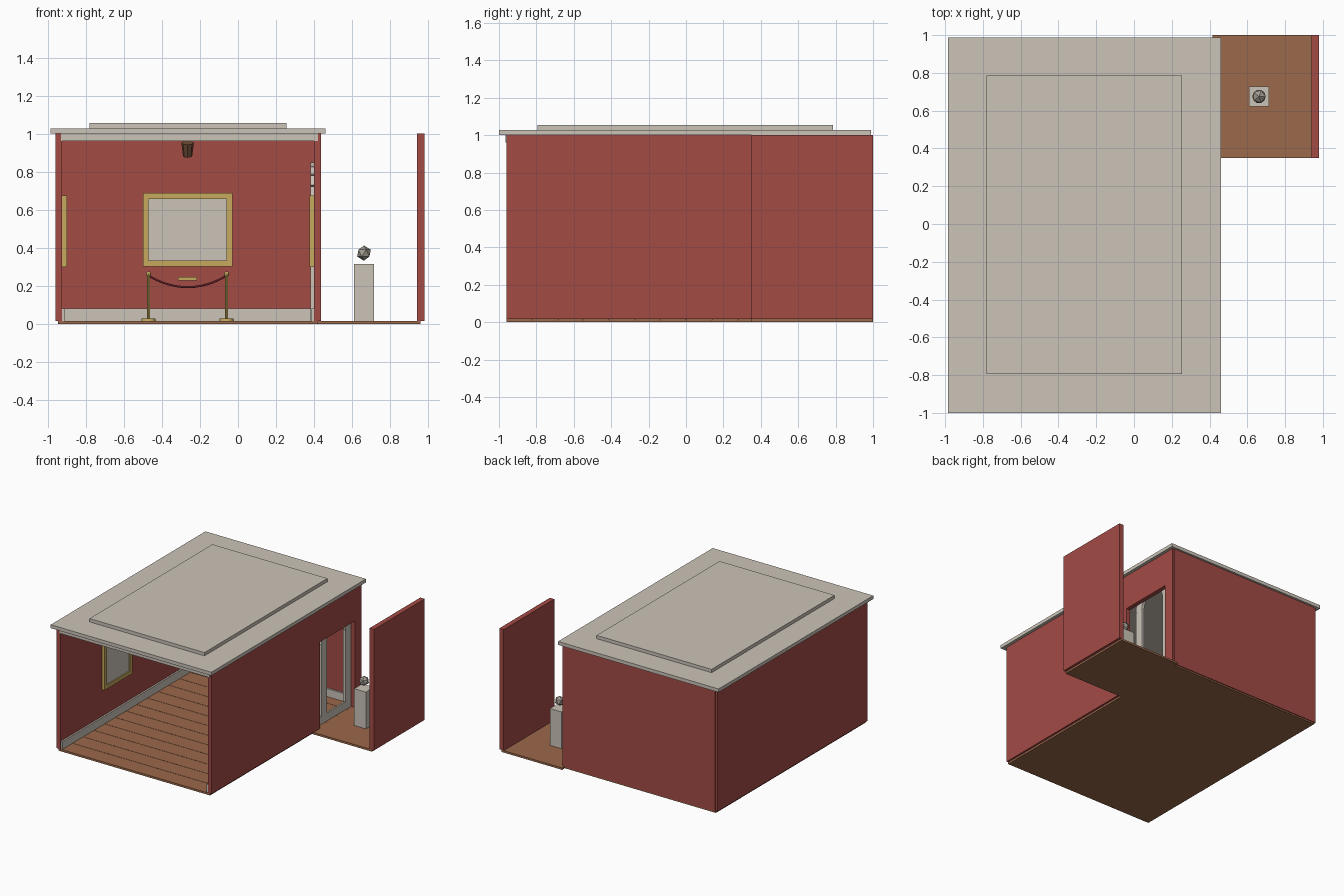
import bpy, bmesh, math
from mathutils import Matrix, Vector

cube = bpy.data.objects.get("Cube")
if cube:
    bpy.data.objects.remove(cube, do_unlink=True)


def material(name, rgb):
    m = bpy.data.materials.new(name)
    m.use_nodes = True
    m.diffuse_color = (*rgb, 1)
    m.node_tree.nodes["Principled BSDF"].inputs["Base Color"].default_value = (*rgb, 1)
    return m


RED = material("red wall", (0.37, 0.07, 0.06))
CREAM = material("cream plaster", (0.60, 0.55, 0.48))
WOOD = material("brown wood", (0.33, 0.14, 0.07))
GOLD = material("gold", (0.57, 0.40, 0.11))
ROPE = material("dark red rope", (0.12, 0.015, 0.02))
BRONZE = material("bronze", (0.17, 0.08, 0.04))
STONE = material("grey stone", (0.36, 0.33, 0.28))


def finish(name, bm, mat, smooth=False):
    bmesh.ops.recalc_face_normals(bm, faces=bm.faces)
    mesh = bpy.data.meshes.new(name)
    bm.to_mesh(mesh)
    bm.free()
    mesh.materials.append(mat)
    ob = bpy.data.objects.new(name, mesh)
    bpy.context.collection.objects.link(ob)
    if smooth:
        bpy.ops.object.select_all(action='DESELECT')
        ob.select_set(True)
        bpy.context.view_layer.objects.active = ob
        bpy.ops.object.shade_smooth_by_angle()
    return ob


def add_box(bm, x, y, z, turn=Matrix()):
    """Box from (min, max) ranges, optionally transformed."""
    lo, hi = Vector((x[0], y[0], z[0])), Vector((x[1], y[1], z[1]))
    bmesh.ops.create_cube(bm, size=1, matrix=turn @ Matrix.Translation((lo + hi) / 2)
                          @ Matrix.Diagonal((*(hi - lo), 1)))


def box(name, x, y, z, mat):
    bm = bmesh.new()
    add_box(bm, x, y, z)
    return finish(name, bm, mat)


def cone(bm, r1, r2, depth, sides, matrix):
    bmesh.ops.create_cone(bm, cap_ends=True, segments=sides, radius1=r1, radius2=r2,
                          depth=depth, matrix=matrix)


# Floors: slab, planks with narrow seams, alcove
box("floor_slab", (-0.945, 0.42), (-0.96, 0.965), (0, 0.012), WOOD)
bm = bmesh.new()
planks = 14
pitch = 1.925 / planks
for i in range(planks):
    y = -0.96 + i * pitch
    add_box(bm, (-0.945, 0.42), (y, y + pitch - 0.003), (0.012, 0.016))
finish("floor_planks", bm, WOOD)
box("alcove_floor", (0.415, 0.96), (0.35, 1.0), (0, 0.016), WOOD)

# Walls
box("left_side_wall", (-0.96, -0.925), (-0.96, 0.965), (0.016, 1), RED)
box("back_wall", (-0.94, 0.42), (0.935, 0.972), (0.012, 1), RED)
box("alcove_wall", (0.94, 0.98), (0.35, 1.0), (0.016, 1), RED)

# Side wall with a doorway, extruded from its outline
DOOR = (0.43, 0.88, 0.72)
bm = bmesh.new()
outline = [(-0.96, 0.016), (DOOR[0], 0.016), (DOOR[0], DOOR[2]), (DOOR[1], DOOR[2]),
           (DOOR[1], 0.016), (0.965, 0.016), (0.965, 1), (-0.96, 1)]
face = bm.faces.new([bm.verts.new((0.40, y, z)) for y, z in outline])
side = bmesh.ops.extrude_face_region(bm, geom=[face])
bmesh.ops.translate(bm, vec=(0.035, 0, 0),
                    verts=[v for v in side["geom"] if isinstance(v, bmesh.types.BMVert)])
finish("doorway_wall", bm, RED)

# Ceiling and stepped roof
box("ceiling", (-0.93, 0.42), (-0.965, 0.96), (0.96, 1), CREAM)
box("roof", (-0.985, 0.46), (-1.0, 0.988), (1, 1.028), CREAM)
box("roof_raised_panel", (-0.78, 0.255), (-0.795, 0.785), (1.028, 1.055), CREAM)

# Baseboards
box("back_baseboard", (-0.925, 0.40), (0.92, 0.935), (0.014, 0.08), CREAM)
for name, x in (("left", (-0.925, -0.912)), ("right", (0.387, 0.40))):
    box(name + "_baseboard", x, (-0.955, 0.93), (0.014, 0.08), CREAM)

# Arched door casing: two posts and a ring of blocks
centre, spring, radius, width = 0.69, 0.66, 0.155, 0.07
bm = bmesh.new()
for s in (-1, 1):
    y = centre + s * radius
    add_box(bm, (0.38, 0.402), (y - width / 2, y + width / 2), (0.016, spring))
blocks = 9
half = radius * math.sin(math.pi / blocks / 2) * 1.1
for i in range(blocks):
    turn = Matrix.Translation((0, centre, spring)) @ Matrix.Rotation(
        math.pi * (i + 0.5) / blocks, 4, 'X')
    add_box(bm, (0.38, 0.402), (radius - width / 2, radius + width / 2), (-half, half), turn)
finish("door_casing", bm, CREAM)


# Framed pictures, built facing the front then turned onto their wall
def picture(name, w, h, place):
    bar = 0.03
    bm = bmesh.new()
    for s in (-1, 1):
        add_box(bm, sorted((s * w / 2, s * (w / 2 - bar))), (-0.025, 0), (-h / 2, h / 2), place)
        add_box(bm, (bar - w / 2, w / 2 - bar), (-0.025, 0),
                sorted((s * h / 2, s * (h / 2 - bar))), place)
    finish(name + "_frame", bm, GOLD)
    bm = bmesh.new()
    add_box(bm, (bar - w / 2, w / 2 - bar), (-0.015, 0), (bar - h / 2, h / 2 - bar), place)
    finish(name + "_canvas", bm, CREAM)


MID = -0.265
picture("back_picture", 0.47, 0.385, Matrix.Translation((MID, 0.935, 0.495)))
for name, x, angle in (("left_picture", -0.925, 90), ("right_picture", 0.40, -90)):
    picture(name, 0.36, 0.375, Matrix.Translation((x, -0.25, 0.487))
            @ Matrix.Rotation(math.radians(angle), 4, 'Z'))
box("label_plate", (MID - 0.05, MID + 0.05), (0.926, 0.935), (0.227, 0.246), GOLD)

# Barrier posts with a sagging rope
BARRIER_Y, SPAN = 0.65, 0.205
for name, s in (("left", 1), ("right", -1)):
    at = Vector((MID + s * SPAN, BARRIER_Y, 0))
    bm = bmesh.new()
    for r1, r2, z, d in ((0.038, 0.036, 0.022, 0.014), (0.008, 0.008, 0.14, 0.24)):
        cone(bm, r1, r2, d, 12, Matrix.Translation(at + Vector((0, 0, z))))
    bmesh.ops.create_uvsphere(bm, u_segments=10, v_segments=6, radius=0.014,
                              matrix=Matrix.Translation(at + Vector((0, 0, 0.262))))
    finish(name + "_barrier_post", bm, GOLD, smooth=True)

curve = bpy.data.curves.new("barrier_rope", 'CURVE')
curve.dimensions = '3D'
curve.bevel_depth = 0.006
curve.bevel_resolution = 1
spline = curve.splines.new('POLY')
steps = 12
spline.points.add(steps)
for i, p in enumerate(spline.points):
    t = 2 * i / steps - 1
    p.co = (MID + t * SPAN, BARRIER_Y, 0.193 + 0.06 * t * t, 1)
curve.materials.append(ROPE)
bpy.context.collection.objects.link(bpy.data.objects.new("barrier_rope", curve))

# Ceiling spotlight tilted towards the back picture
bm = bmesh.new()
cone(bm, 0.024, 0.033, 0.075, 8, Matrix.Translation((MID, 0.5, 0.917))
     @ Matrix.Rotation(math.radians(20), 4, 'X'))
finish("spotlight", bm, BRONZE)

# Pedestal and faceted sculpture in the alcove
box("pedestal", (0.61, 0.715), (0.622, 0.728), (0.016, 0.315), CREAM)
bm = bmesh.new()
bmesh.ops.create_icosphere(bm, subdivisions=1, radius=0.04,
                           matrix=Matrix.Translation((0.662, 0.675, 0.372)))
finish("sculpture", bm, STONE)
